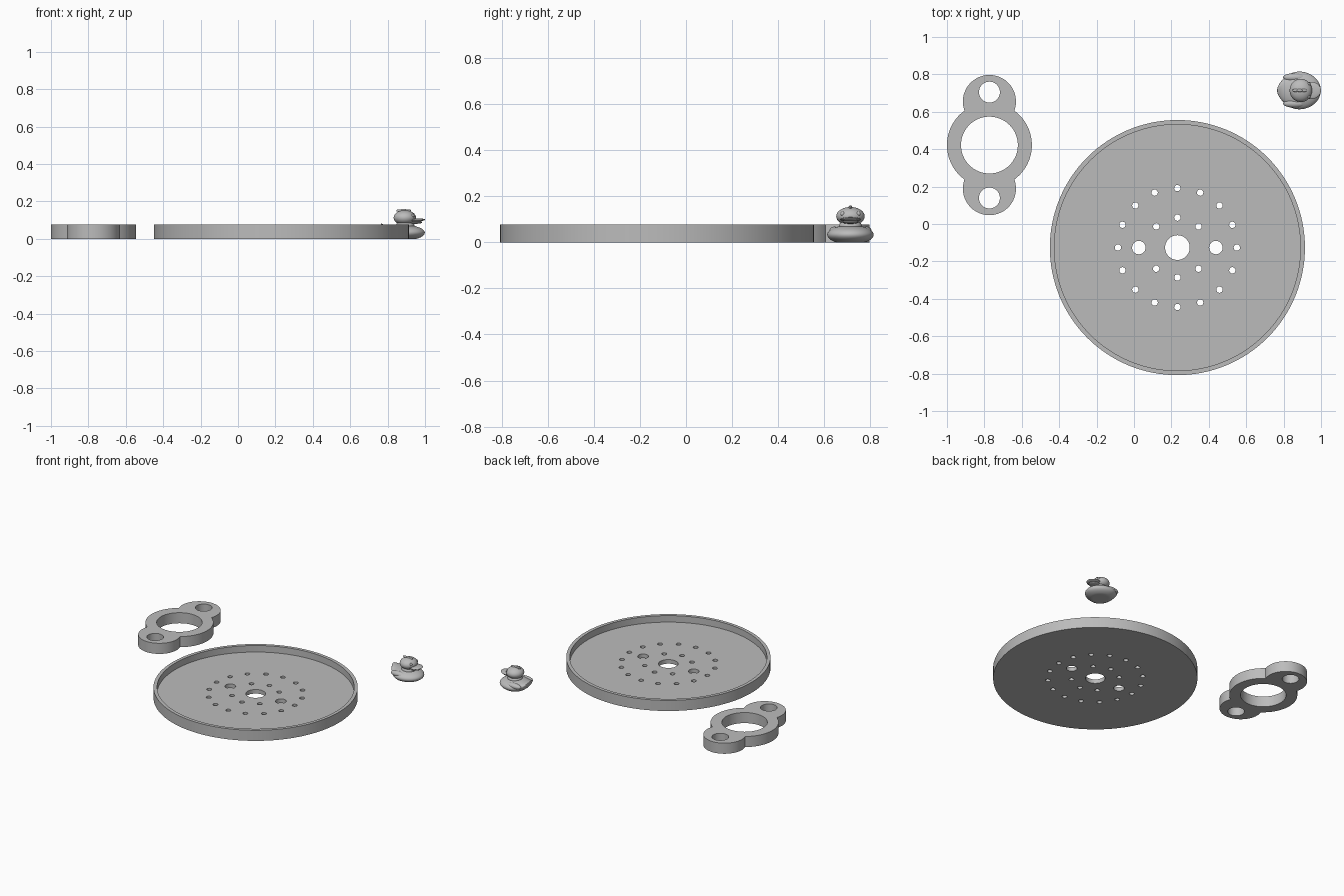
import bpy, bmesh
from math import sin, cos, pi, sqrt, radians
from mathutils import Vector

if "Cube" in bpy.data.objects:
    bpy.data.objects.remove(bpy.data.objects["Cube"], do_unlink=True)

grey = bpy.data.materials.new("plain grey")
grey.use_nodes = True
grey.diffuse_color = (0.5, 0.5, 0.5, 1)
grey.node_tree.nodes["Principled BSDF"].inputs["Base Color"].default_value = grey.diffuse_color

HEIGHT = 0.078
PLATE = Vector((0.232, -0.126, 0))
BRACKET = Vector((-0.773, 0.422, 0))
DUCK = Vector((0.882, 0.714, 0))


def finish(name, bm):
    bmesh.ops.recalc_face_normals(bm, faces=bm.faces)
    mesh = bpy.data.meshes.new(name)
    bm.to_mesh(mesh)
    bm.free()
    mesh.materials.append(grey)
    obj = bpy.data.objects.new(name, mesh)
    bpy.context.collection.objects.link(obj)
    return obj


def smooth(obj):
    bpy.ops.object.select_all(action='DESELECT')
    obj.select_set(True)
    bpy.context.view_layer.objects.active = obj
    bpy.ops.object.shade_smooth_by_angle(angle=radians(35))


def circle(centre, r, z, n):
    return [(centre.x + r * cos(2 * pi * i / n), centre.y + r * sin(2 * pi * i / n), z)
            for i in range(n)]


def loft(bm, loops):
    """Join closed loops of points into a capped solid."""
    rings = [[bm.verts.new(p) for p in loop] for loop in loops]
    n = len(rings[0])
    for a, b in zip(rings, rings[1:]):
        for i in range(n):
            j = (i + 1) % n
            bm.faces.new((a[i], a[j], b[j], b[i]))
    bm.faces.new(rings[0][::-1])
    bm.faces.new(rings[-1])


def drill(obj, holes):
    """Cut round holes, each given as (centre, radius, sides), through the object."""
    bm = bmesh.new()
    for centre, r, n in holes:
        loft(bm, [circle(centre, r, z, n) for z in (-0.1, 0.2)])
    cutter = finish("hole_cutter", bm)
    cutter.hide_render = True
    mod = obj.modifiers.new("holes", 'BOOLEAN')
    mod.operation = 'DIFFERENCE'
    mod.solver = 'EXACT'
    mod.object = cutter
    bpy.ops.object.select_all(action='DESELECT')
    obj.select_set(True)
    bpy.context.view_layer.objects.active = obj
    bpy.ops.object.modifier_apply(modifier=mod.name)
    bpy.data.objects.remove(cutter, do_unlink=True)
    smooth(obj)


def polar(centre, r, degrees):
    a = radians(degrees)
    return centre + Vector((r * cos(a), r * sin(a), 0))


# Round tray with a raised rim
bm = bmesh.new()
profile = [(0.682, 0), (0.682, HEIGHT), (0.658, HEIGHT), (0.658, 0.03)]
loft(bm, [circle(PLATE, r, z, 128) for r, z in profile])
tray = finish("round_tray", bm)
holes = [(PLATE, 0.066, 48)]
holes += [(polar(PLATE, 0.206, a), 0.036, 32) for a in (0, 180)]
holes += [(polar(PLATE, 0.318, 22.5 * i), 0.017, 20) for i in range(16)]
holes += [(polar(PLATE, 0.16, a), 0.017, 20) for a in (45, 90, 135, 225, 270, 315)]
drill(tray, holes)


# Bracket: a central ring with a lobe at each end
def bracket_radius(a, ring=0.227, lobe=0.142, offset=0.2327):
    inside = lobe ** 2 - (offset * cos(a)) ** 2
    reach = offset * abs(sin(a)) + sqrt(inside) if inside > 0 else 0
    return max(ring, reach)


bm = bmesh.new()
angles = [2 * pi * i / 240 for i in range(240)]
loft(bm, [[(BRACKET.x + bracket_radius(a) * cos(a), BRACKET.y + bracket_radius(a) * sin(a), z)
           for a in angles] for z in (0, HEIGHT)])
bracket = finish("ring_bracket", bm)
drill(bracket, [(BRACKET, 0.152, 64)] + [(polar(BRACKET, 0.283, a), 0.056, 40) for a in (90, 270)])


# Toy duck, facing +x
def blob(name, centre, size, shape=None, segments=32):
    bm = bmesh.new()
    bmesh.ops.create_uvsphere(bm, u_segments=segments, v_segments=segments // 2, radius=1)
    for v in bm.verts:
        if shape:
            shape(v.co)
        v.co = Vector(a * b for a, b in zip(v.co, size)) + Vector(centre) + DUCK
        v.co.z = max(v.co.z, 0)
    obj = finish(name, bm)
    smooth(obj)
    return obj


def raise_tail(p):
    t = max(0, -p.x)
    p.y *= 1 - 0.25 * t ** 2
    p.z = p.z * (1 - 0.3 * t ** 2) + 1.1 * t ** 4


def curl_beak(p):
    p.z += 0.35 * max(0, p.x) ** 2


blob("duck_body", (0, 0, 0.033), (0.117, 0.101, 0.042), raise_tail, 48)
blob("duck_neck", (0.012, 0, 0.07), (0.05, 0.05, 0.03))
blob("duck_head", (0.01, 0, 0.113), (0.06, 0.062, 0.04))
blob("duck_upper_beak", (0.066, 0, 0.1), (0.052, 0.046, 0.009), curl_beak)
blob("duck_lower_beak", (0.058, 0, 0.088), (0.045, 0.036, 0.008))
for i in range(3):
    blob(f"duck_crest_{i + 1}", (-0.018 + 0.022 * i, 0, 0.151 + 0.002 * (i % 2)),
         (0.018, 0.008, 0.007), segments=16)
for side, s in (("left", 1), ("right", -1)):
    blob(f"duck_{side}_eye", (0.052, 0.034 * s, 0.124), (0.009, 0.01, 0.01), segments=16)
    blob(f"duck_{side}_wing", (-0.025, 0.07 * s, 0.048), (0.06, 0.022, 0.02))
